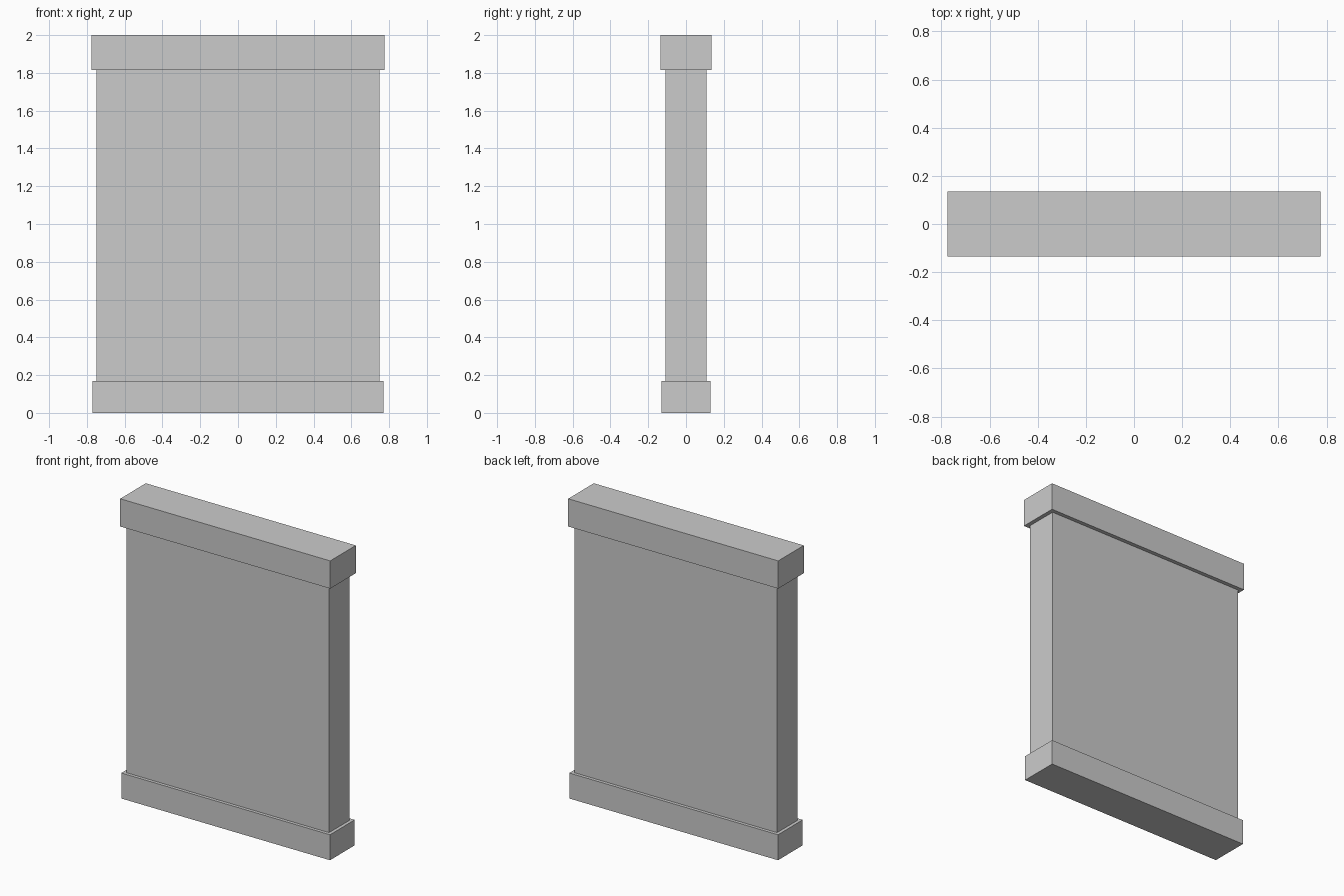
import bpy

if "Cube" in bpy.data.objects:
    bpy.data.objects.remove(bpy.data.objects["Cube"])


def box(name, width, depth, z0, z1):
    """Box centred on x and y, spanning z0 to z1."""
    bpy.ops.mesh.primitive_cube_add(size=1, location=(0, 0, (z0 + z1) / 2))
    obj = bpy.context.object
    obj.name = name
    obj.scale = (width, depth, z1 - z0)
    bpy.ops.object.transform_apply(location=False, rotation=False, scale=True)
    return obj


BASE_TOP = 0.17
CAP_BOTTOM = 1.815

# Plinth at the foot of the wall
box("wall_base", 1.54, 0.26, 0, BASE_TOP)
# Plain wall slab
box("wall_panel", 1.496, 0.217, BASE_TOP, CAP_BOTTOM)
# Slightly wider coping on top
box("wall_cap", 1.55, 0.27, CAP_BOTTOM, 2.0)
